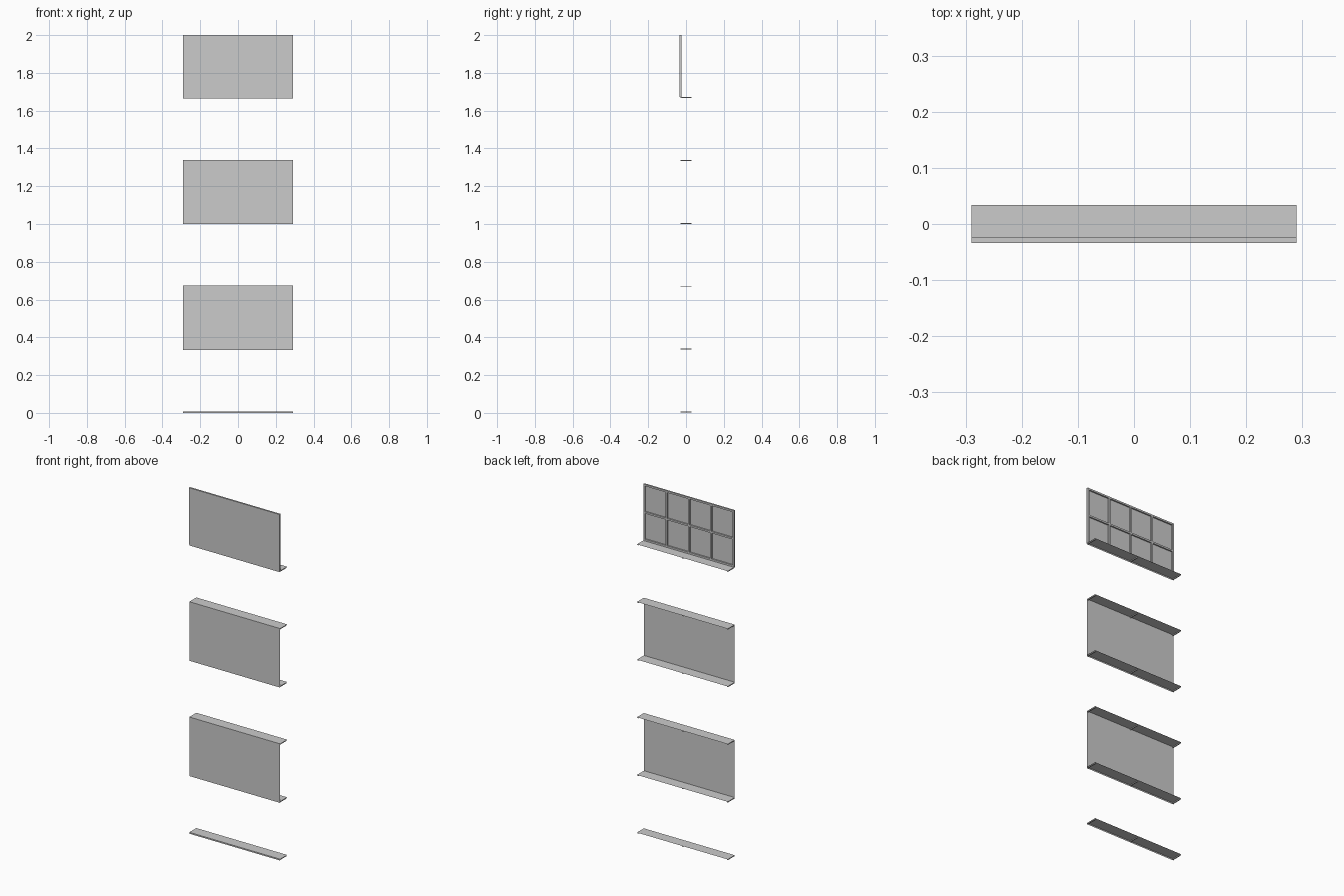
import bpy, bmesh

if "Cube" in bpy.data.objects:
    bpy.data.objects.remove(bpy.data.objects["Cube"])

X0, X1 = -0.29, 0.29
STEP = 0.333


def mesh_object(name, build):
    me = bpy.data.meshes.new(name)
    bm = bmesh.new()
    build(bm)
    bm.to_mesh(me)
    bm.free()
    ob = bpy.data.objects.new(name, me)
    bpy.context.collection.objects.link(ob)
    return ob


def box(bm, x0, x1, y0, y1, z0, z1):
    vs = bmesh.ops.create_cube(bm, size=1)["verts"]
    for v in vs:
        v.co = ((x0 + x1) / 2 + v.co.x * (x1 - x0),
                (y0 + y1) / 2 + v.co.y * (y1 - y0),
                (z0 + z1) / 2 + v.co.z * (z1 - z0))


def quad(bm, *pts):
    bm.faces.new([bm.verts.new(p) for p in pts])


# thin shelves with a tiny front lip and underside brackets
def shelf(z):
    def build(bm):
        quad(bm, (X0, -0.03, z), (X1, -0.03, z), (X1, 0.034, z), (X0, 0.034, z))
        quad(bm, (X0, -0.03, z - 0.008), (X1, -0.03, z - 0.008),
             (X1, -0.03, z), (X0, -0.03, z))
        for x in (X0 + 0.004, 0, X1 - 0.004):
            box(bm, x - 0.003, x + 0.003, -0.03, 0.03, z - 0.006, z - 0.001)
    return build


for i in range(6):
    mesh_object(f"shelf_{i + 1}", shelf(0.008 + i * STEP))

# paper-thin front panels spanning alternate shelf bays
for i in (1, 3):
    z0, z1 = 0.008 + i * STEP, 0.008 + (i + 1) * STEP
    mesh_object(f"front_panel_{i}", lambda bm: quad(
        bm, (X0, -0.03, z0), (X1, -0.03, z0), (X1, -0.03, z1), (X0, -0.03, z1)))


# top panel: front skin backed by a frame of ribs, four by two cells
def top_panel(bm):
    z0, z1, w = 0.008 + 5 * STEP, 2.0, 0.005
    box(bm, X0, X1, -0.034, -0.032, z0, z1)
    for i in range(5):
        x = X0 + w + (X1 - X0 - 2 * w) * i / 4
        box(bm, x - w, x + w, -0.032, -0.024, z0, z1)
    for i in range(3):
        z = z0 + w + (z1 - z0 - 2 * w) * i / 2
        box(bm, X0, X1, -0.032, -0.024, z - w, z + w)


mesh_object("top_ribbed_panel", top_panel)
